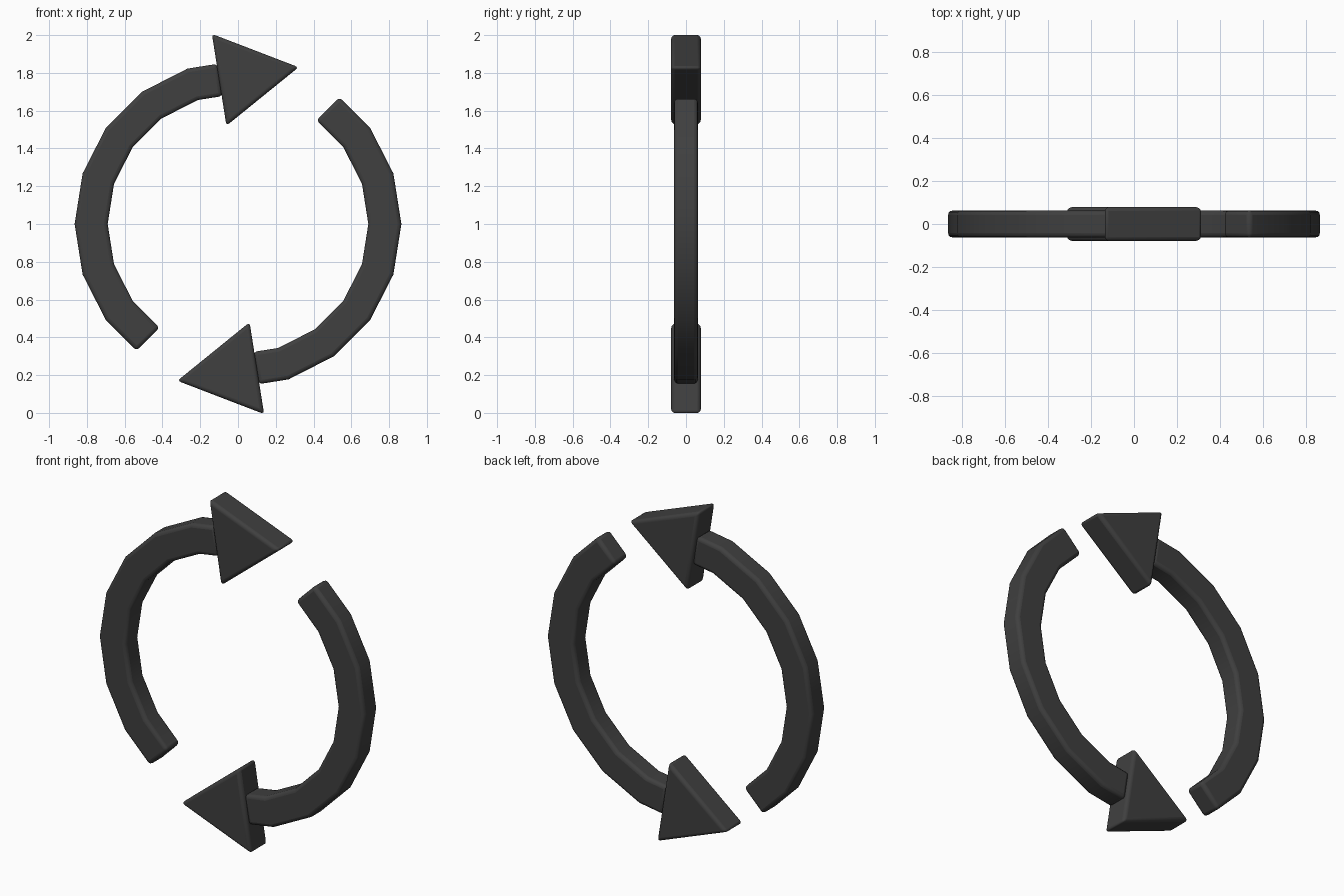
import bpy, bmesh
from math import radians, cos, sin, pi

cube = bpy.data.objects.get("Cube")
if cube:
    bpy.data.objects.remove(cube, do_unlink=True)

charcoal = bpy.data.materials.new("charcoal")
charcoal.use_nodes = True
colour = (0.05, 0.05, 0.05, 1)
charcoal.diffuse_color = colour
charcoal.node_tree.nodes["Principled BSDF"].inputs["Base Color"].default_value = colour

CENTRE = 1.0               # height of the ring's centre
OUTER, INNER = 0.865, 0.69
STEP = 18                  # 20-sided ring


def polar(deg, radius, along=0.0):
    """Point at an angle and radius, slid along the counter-clockwise tangent."""
    a = radians(deg)
    return (radius * cos(a) - along * sin(a), radius * sin(a) + along * cos(a))


def slab(name, outline_quads, half_depth, turn):
    """Extrude flat polygons along y, turn about the ring centre, round the edges."""
    bm = bmesh.new()
    for poly in outline_quads:
        verts = [bm.verts.new((x * cos(turn) - z * sin(turn), -half_depth,
                               CENTRE + x * sin(turn) + z * cos(turn))) for x, z in poly]
        bm.faces.new(verts)
    bmesh.ops.remove_doubles(bm, verts=bm.verts, dist=1e-4)
    solid = bmesh.ops.extrude_face_region(bm, geom=bm.faces[:], use_keep_orig=True)
    moved = [v for v in solid["geom"] if isinstance(v, bmesh.types.BMVert)]
    bmesh.ops.translate(bm, verts=moved, vec=(0, 2 * half_depth, 0))
    bmesh.ops.recalc_face_normals(bm, faces=bm.faces)
    mesh = bpy.data.meshes.new(name)
    bm.to_mesh(mesh)
    bm.free()
    mesh.materials.append(charcoal)
    obj = bpy.data.objects.new(name, mesh)
    bpy.context.collection.objects.link(obj)

    bevel = obj.modifiers.new("rounded_edges", 'BEVEL')
    bevel.width = 0.02
    bevel.segments = 3
    bevel.limit_method = 'ANGLE'
    bevel.angle_limit = radians(30)

    bpy.ops.object.select_all(action='DESELECT')
    obj.select_set(True)
    bpy.context.view_layer.objects.active = obj
    bpy.ops.object.shade_smooth_by_angle(angle=radians(35))
    return obj


# Curved shaft: square-cut ends, with ring corners between them
flat = cos(radians(STEP / 2))
rungs = [[polar(99, r * flat, -0.025) for r in (OUTER, INNER)]]
rungs += [[polar(a, r) for r in (OUTER, INNER)] for a in range(108, 217, STEP)]
rungs += [[polar(225, r * flat, 0.095) for r in (OUTER, INNER)]]
shaft = [(a[0], b[0], b[1], a[1]) for a, b in zip(rungs, rungs[1:])]

# Arrow head: equilateral triangle pointing along the shaft's last segment
hx, hz = 0.0405, 0.7855
head = [(hx + x, hz + z) for x, z in (polar(9 + 120 * i, 0.284) for i in range(3))]

# The two arrows are half a turn apart
for label, turn in (("upper", 0), ("lower", pi)):
    slab(label + "_arrow_shaft", shaft, 0.0625, turn)
    slab(label + "_arrow_head", [head], 0.08, turn)
